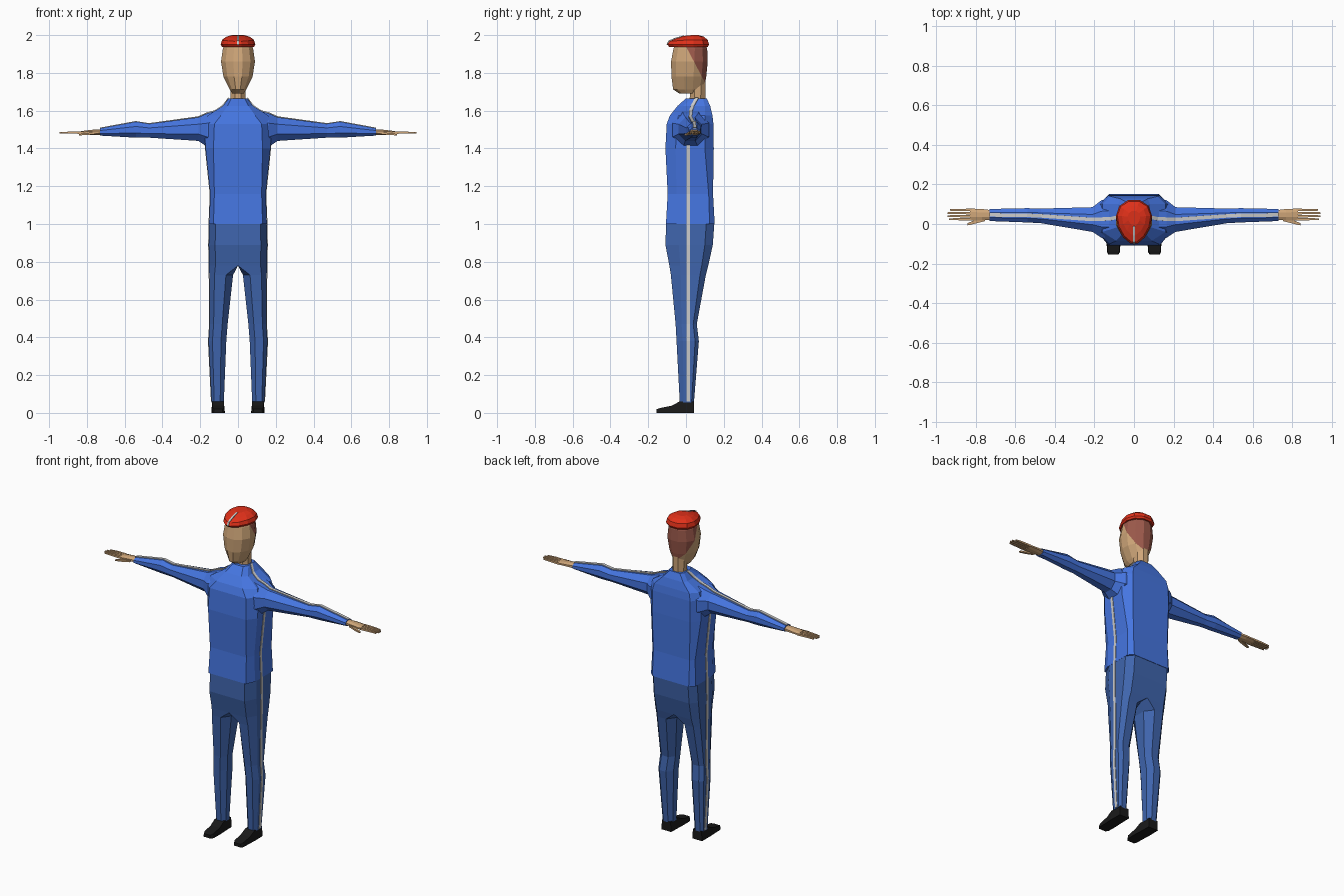
import bpy, bmesh, math
from mathutils import Vector

if "Cube" in bpy.data.objects:
    bpy.data.objects.remove(bpy.data.objects["Cube"])


def material(name, rgb):
    m = bpy.data.materials.new(name)
    m.diffuse_color = (*rgb, 1)
    m.use_nodes = True
    m.node_tree.nodes["Principled BSDF"].inputs["Base Color"].default_value = m.diffuse_color
    return m


BLUE = material("jacket_blue", (0.06, 0.18, 0.75))
NAVY = material("trouser_blue", (0.05, 0.13, 0.42))
SKIN = material("skin", (0.62, 0.38, 0.19))
HAIR = material("hair_brown", (0.33, 0.10, 0.07))
RED = material("cap_red", (0.75, 0.03, 0.01))
BLACK = material("shoe_black", (0.01, 0.01, 0.01))
GREY = material("stripe_grey", (0.6, 0.6, 0.58))


def loft(name, rings, mat, mirror=False):
    """Skin equal-length point rings, close both ends, optionally mirror in x."""
    bm = bmesh.new()
    loops = [[bm.verts.new(p) for p in r] for r in rings]
    n = len(loops[0])
    for a, b in zip(loops, loops[1:]):
        for i in range(n):
            j = (i + 1) % n
            bm.faces.new((a[i], a[j], b[j], b[i]))
    bm.faces.new(loops[0])
    bm.faces.new(loops[-1])
    bmesh.ops.recalc_face_normals(bm, faces=bm.faces)
    me = bpy.data.meshes.new(name)
    bm.to_mesh(me)
    bm.free()
    me.materials.append(mat)
    ob = bpy.data.objects.new(name, me)
    bpy.context.collection.objects.link(ob)
    if mirror:
        ob.modifiers.new("Mirror", 'MIRROR').use_mirror_merge = False
    return ob


def oval(z, hx, y0, y1, n=8):
    """Horizontal n-gon with flats at its extents."""
    k = 1 / math.cos(math.pi / n)
    ang = [(i + 0.5) * 2 * math.pi / n for i in range(n)]
    return [(hx * k * math.cos(a), (y0 + y1) / 2 + (y1 - y0) / 2 * k * math.sin(a), z) for a in ang]


def arm_ring(x, y0, y1, z0, z1):
    """Octagon across the arm."""
    return [(x, (y0 + y1) / 2 + p[0], (z0 + z1) / 2 + p[1])
            for p in oval(0, (y1 - y0) / 2, -(z1 - z0) / 2, (z1 - z0) / 2)]


def strip(name, path, wide, thick):
    """Thin band along a path."""
    w, t = Vector(wide) / 2, Vector(thick) / 2
    return loft(name, [[Vector(p) + s * w + u * t for s, u in ((-1, -1), (1, -1), (1, 1), (-1, 1))]
                       for p in path], GREY, True)


# Jacket body: chamfered cross-sections from hem to collar
def body_ring(z, xf, xs, xb, yf, y1, y2, yb):
    half = [(xf, yf), (xs, y1), (xs, y2), (xb, yb)]
    return [(x, y, z) for x, y in half] + [(-x, y, z) for x, y in reversed(half)]


loft("jacket_body", [body_ring(*r) for r in (
    (1.00, .13, .153, .125, -.106, -.05, .125, .152),
    (1.16, .125, .147, .125, -.097, -.05, .12, .143),
    (1.40, .13, .172, .13, -.109, -.055, .10, .147),
    (1.53, .125, .178, .13, -.102, -.05, .10, .145),
    (1.575, .09, .16, .12, -.085, -.04, .10, .14),
    (1.625, .055, .08, .07, -.045, -.015, .10, .128),
    (1.665, .035, .05, .035, .0, .03, .09, .11))], BLUE)

# Sleeves
loft("sleeve", [arm_ring(*r) for r in (
    (.12, -.075, .125, 1.41, 1.598), (.165, -.07, .12, 1.41, 1.585),
    (.21, -.04, .085, 1.44, 1.565), (.47, .004, .078, 1.457, 1.530),
    (.54, .008, .08, 1.457, 1.541), (.73, .015, .076, 1.468, 1.506))], BLUE, True)


# Trouser legs, meeting at the middle above the crotch
def leg_ring(z, xi, xo, yf, yb):
    ci = 0 if xi == 0 else .3 * (xo - xi)
    co, cy = .22 * (xo - xi), .28 * (yb - yf)
    return [(xi + ci, yf, z), (xo - co, yf, z), (xo, yf + cy, z), (xo, yb - cy * .6, z),
            (xo - co, yb, z), (xi + ci, yb, z), (xi, yb - cy, z), (xi, yf + cy, z)]


loft("trouser_leg", [leg_ring(*r) for r in (
    (.055, .075, .14, -.033, .042), (.38, .062, .156, -.05, .068),
    (.47, .055, .15, -.055, .057), (.73, .026, .152, -.08, .105),
    (.78, 0, .153, -.088, .118), (.89, 0, .155, -.109, .142),
    (1.005, 0, .152, -.105, .15))], NAVY, True)

# Shoes
loft("shoe", [[(a, y, 0), (b, y, 0), (b - .004, y, h), (a + .004, y, h)] for y, a, b, h in (
    (-.155, .08, .13, .02), (-.14, .07, .137, .025), (-.075, .069, .139, .038),
    (-.035, .071, .141, .06), (.042, .073, .14, .06))], BLACK, True)

# Neck and head
loft("neck", [oval(z, h, a, b) for z, h, a, b in (
    (1.62, .045, .015, .105), (1.67, .039, .02, .102), (1.76, .04, .02, .103))], SKIN)
head = loft("head", [oval(z, h, a, b, 12) for z, h, a, b in (
    (1.69, .03, -.035, .07), (1.712, .044, -.068, .095), (1.78, .077, -.077, .107),
    (1.86, .09, -.079, .115), (1.93, .08, -.066, .112), (1.965, .06, -.045, .09))], SKIN)

# Hair: the part of the head behind a slanted hairline
head.data.materials.append(HAIR)
bm = bmesh.new()
bm.from_mesh(head.data)
co, no = Vector((0, .0, 1.94)), Vector((0, .19, .1))
bmesh.ops.bisect_plane(bm, geom=bm.verts[:] + bm.edges[:] + bm.faces[:], plane_co=co, plane_no=no)
for f in bm.faces:
    f.material_index = int((f.calc_center_median() - co).dot(no) > 0)
bm.to_mesh(head.data)
bm.free()


# Cap: egg-shaped rings, narrower and lower at the front
def cap_ring(z, s, drop):
    ring = []
    for i in range(12):
        a = (i + .5) * math.pi / 6
        y = math.sin(a) / math.cos(math.pi / 12)
        w = .088 * (1 + .22 * y)
        ring.append((s * w * math.cos(a), .012 + s * .108 * y + (1 - s) * .025, z + drop * min(y, 0)))
    return ring


loft("cap", [cap_ring(*r) for r in (
    (1.938, .95, 0), (1.95, 1.02, 0), (1.975, .94, .008), (1.992, .68, .01), (2.0, .35, .004))], RED)
strip("cap_stripe", [(0, -.101, 1.948), (0, -.092, 1.969), (0, -.056, 1.984), (0, -.01, 1.997)],
      (.011, 0, 0), (0, -.003, .003))

# Hands: palm, four fingers and a thumb
loft("palm", [arm_ring(*r) for r in (
    (.72, .022, .07, 1.472, 1.502), (.77, .018, .076, 1.472, 1.499),
    (.83, .017, .078, 1.474, 1.492))], SKIN, True)


def digit(name, pts, w):
    loft(name, [[(x, y - w * k, z - .006 * k), (x, y + w * k, z - .006 * k),
                 (x, y + w * k, z + .006 * k), (x, y - w * k, z + .006 * k)]
                for (x, y, z), k in zip(pts, (1, .9, .6))], SKIN, True)


for i, tip in enumerate((.935, .945, .943, .93)):
    y = .0245 + i * .0155
    digit(f"finger_{i + 1}", [(.82, y, 1.483), (.88, y, 1.484), (tip, y, 1.483)], .0065)
digit("thumb", [(.755, .024, 1.482), (.80, .012, 1.476), (.842, -.001, 1.473)], .010)

# Grey piping down the sides and along the tops of the sleeves
strip("side_stripe", [(x, .012, z) for x, z in (
    (.140, .06), (.156, .38), (.150, .47), (.152, .73), (.155, .89), (.153, 1.0),
    (.147, 1.16), (.172, 1.40), (.174, 1.43))], (0, .018, 0), (.006, 0, 0))
strip("sleeve_stripe", [(.05, .058, 1.667), (.081, .035, 1.626), (.12, .026, 1.600), (.165, .025, 1.587),
                        (.21, .023, 1.567), (.47, .041, 1.531), (.54, .044, 1.542), (.73, .046, 1.507)],
      (0, .018, 0), (.003, 0, .006))
